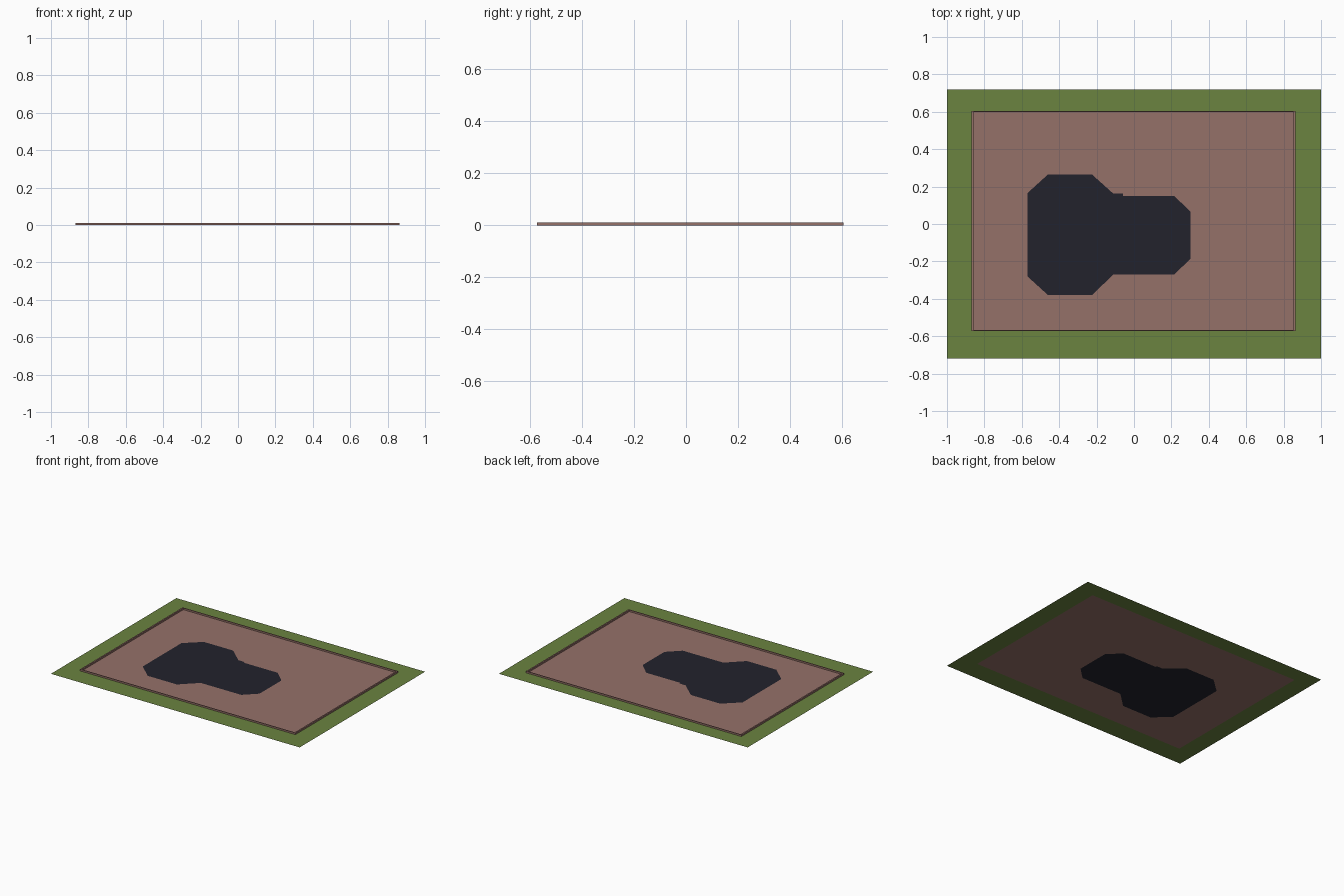
import bpy, bmesh

if "Cube" in bpy.data.objects:
    bpy.data.objects.remove(bpy.data.objects["Cube"])


def material(name, srgb):
    m = bpy.data.materials.new(name)
    lin = [((c / 255 + 0.055) / 1.055) ** 2.4 for c in srgb]
    m.diffuse_color = (*lin, 1)
    m.use_nodes = True
    m.node_tree.nodes["Principled BSDF"].inputs["Base Color"].default_value = m.diffuse_color
    return m


grass = material("grass_green", (107, 131, 64))
paving = material("paving_brown", (149, 113, 105))
dark = material("dark_slate", (34, 34, 44))


def rect(x0, x1, y0, y1):
    return [(x0, y0), (x1, y0), (x1, y1), (x0, y1)]


def finish(bm, name, mat):
    me = bpy.data.meshes.new(name)
    bm.to_mesh(me)
    bm.free()
    me.materials.append(mat)
    ob = bpy.data.objects.new(name, me)
    bpy.context.collection.objects.link(ob)
    return ob


def sheet(bm, loops, z=0.0):
    """Fill a flat outline, treating further loops as holes."""
    edges = []
    for pts in loops:
        vs = [bm.verts.new((x, y, z)) for x, y in pts]
        edges += [bm.edges.new((vs[i - 1], vs[i])) for i in range(len(vs))]
    geom = bmesh.ops.triangle_fill(bm, use_beauty=True, edges=edges, normal=(0, 0, 1))["geom"]
    for f in geom:
        if isinstance(f, bmesh.types.BMFace):
            f.normal_update()
            if f.normal.z < 0:
                f.normal_flip()


def wall(bm, pts, z0, z1):
    """Vertical band around a loop, facing outward for counter-clockwise loops."""
    for i in range(len(pts)):
        a, b = pts[i - 1], pts[i]
        bm.faces.new([bm.verts.new(p) for p in
                      ((*a, z0), (*b, z0), (*b, z1), (*a, z1))])


lawn_edge = rect(-1, 1, -0.72, 0.72)
kerb_out = rect(-0.869, 0.863, -0.573, 0.605)
kerb_in = rect(-0.859, 0.853, -0.567, 0.599)
patch = [(-0.57, -0.28), (-0.46, -0.38), (-0.225, -0.38), (-0.11, -0.27),
         (0.215, -0.27), (0.303, -0.185), (0.303, 0.065), (0.215, 0.15),
         (-0.06, 0.15), (-0.06, 0.162), (-0.11, 0.162), (-0.225, 0.265),
         (-0.46, 0.265), (-0.57, 0.165)]

# Flat ground pieces, nested in each other's openings
for name, loops, mat in (("lawn", [lawn_edge, kerb_out], grass),
                         ("paved_floor", [kerb_out, patch], paving),
                         ("dark_patch", [patch], dark)):
    bm = bmesh.new()
    sheet(bm, loops)
    finish(bm, name, mat)

# Low kerb around the paving
H = 0.012
bm = bmesh.new()
sheet(bm, [kerb_out, kerb_in], H)
wall(bm, kerb_out, 0, H)
wall(bm, kerb_in[::-1], 0, H)
bmesh.ops.remove_doubles(bm, verts=bm.verts, dist=1e-5)
finish(bm, "kerb", paving)
